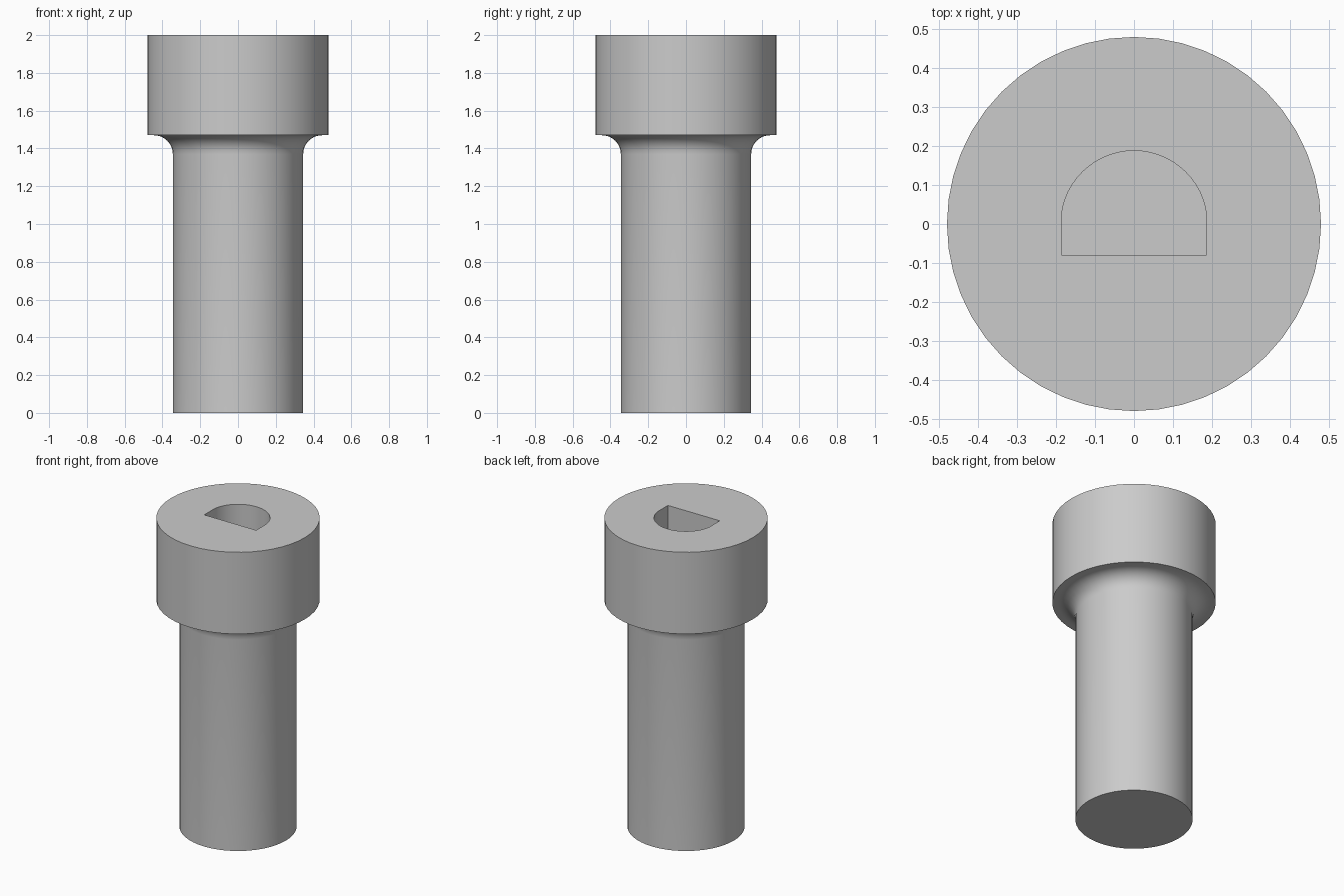
import bpy, bmesh
from math import sin, cos, pi, asin, radians

old = bpy.data.objects.get("Cube")
if old:
    bpy.data.objects.remove(old, do_unlink=True)

SIDES = 48
HEAD_R, STEM_R, FILLET = 0.48, 0.345, 0.1
TOP, HEAD_Z = 2.0, 1.47
HOLE_R, FLAT_Y, HOLE_DEPTH = 0.188, -0.08, 0.7

grey = bpy.data.materials.new("light_grey")
grey.use_nodes = True
colour = (0.6, 0.6, 0.6, 1)
grey.diffuse_color = colour
grey.node_tree.nodes["Principled BSDF"].inputs["Base Color"].default_value = colour


def add_object(name, bm):
    bmesh.ops.recalc_face_normals(bm, faces=bm.faces)
    mesh = bpy.data.meshes.new(name)
    bm.to_mesh(mesh)
    bm.free()
    mesh.materials.append(grey)
    obj = bpy.data.objects.new(name, mesh)
    bpy.context.collection.objects.link(obj)
    return obj


# Knob: stem, concave fillet and head as one turned profile
profile = [(0, 0), (STEM_R, 0)]
for i in range(9):
    a = pi / 2 * i / 8
    profile.append((STEM_R + FILLET * (1 - cos(a)),
                    HEAD_Z - FILLET * (1 - sin(a))))
profile += [(HEAD_R, HEAD_Z), (HEAD_R, TOP), (0, TOP)]

bm = bmesh.new()
verts = [bm.verts.new((r, 0, z)) for r, z in profile]
edges = [bm.edges.new(pair) for pair in zip(verts, verts[1:])]
bmesh.ops.spin(bm, geom=verts + edges, cent=(0, 0, 0), axis=(0, 0, 1),
               angle=2 * pi, steps=SIDES, use_merge=True)
bmesh.ops.remove_doubles(bm, verts=bm.verts, dist=0.0005)
bmesh.ops.dissolve_limit(bm, angle_limit=0.001, verts=bm.verts, edges=bm.edges)
knob = add_object("knob", bm)

# Cutter for the blind D-shaped shaft socket, flat towards the front
bm = bmesh.new()
start = asin(FLAT_Y / HOLE_R)
ring = []
for i in range(37):
    a = start + (pi - 2 * start) * i / 36
    x = max(-0.186, min(0.186, HOLE_R * cos(a)))
    # below the centre line the sides run straight down to the flat
    if sin(a) < 0:
        x = 0.186 if cos(a) > 0 else -0.186
    ring.append(bm.verts.new((x, HOLE_R * sin(a), TOP - HOLE_DEPTH)))
base = bm.faces.new(ring)
walls = bmesh.ops.extrude_face_region(bm, geom=[base])
bmesh.ops.translate(bm, vec=(0, 0, HOLE_DEPTH + 0.1),
                    verts=[g for g in walls["geom"] if isinstance(g, bmesh.types.BMVert)])
cutter = add_object("socket_cutter", bm)

# Cut the socket, then drop the cutter
cut = knob.modifiers.new("socket", 'BOOLEAN')
cut.object = cutter
cut.operation = 'DIFFERENCE'
cut.solver = 'EXACT'
bpy.ops.object.select_all(action='DESELECT')
bpy.context.view_layer.objects.active = knob
knob.select_set(True)
bpy.ops.object.modifier_apply(modifier=cut.name)
bpy.data.objects.remove(cutter, do_unlink=True)
bpy.ops.object.shade_smooth_by_angle(angle=radians(30))
